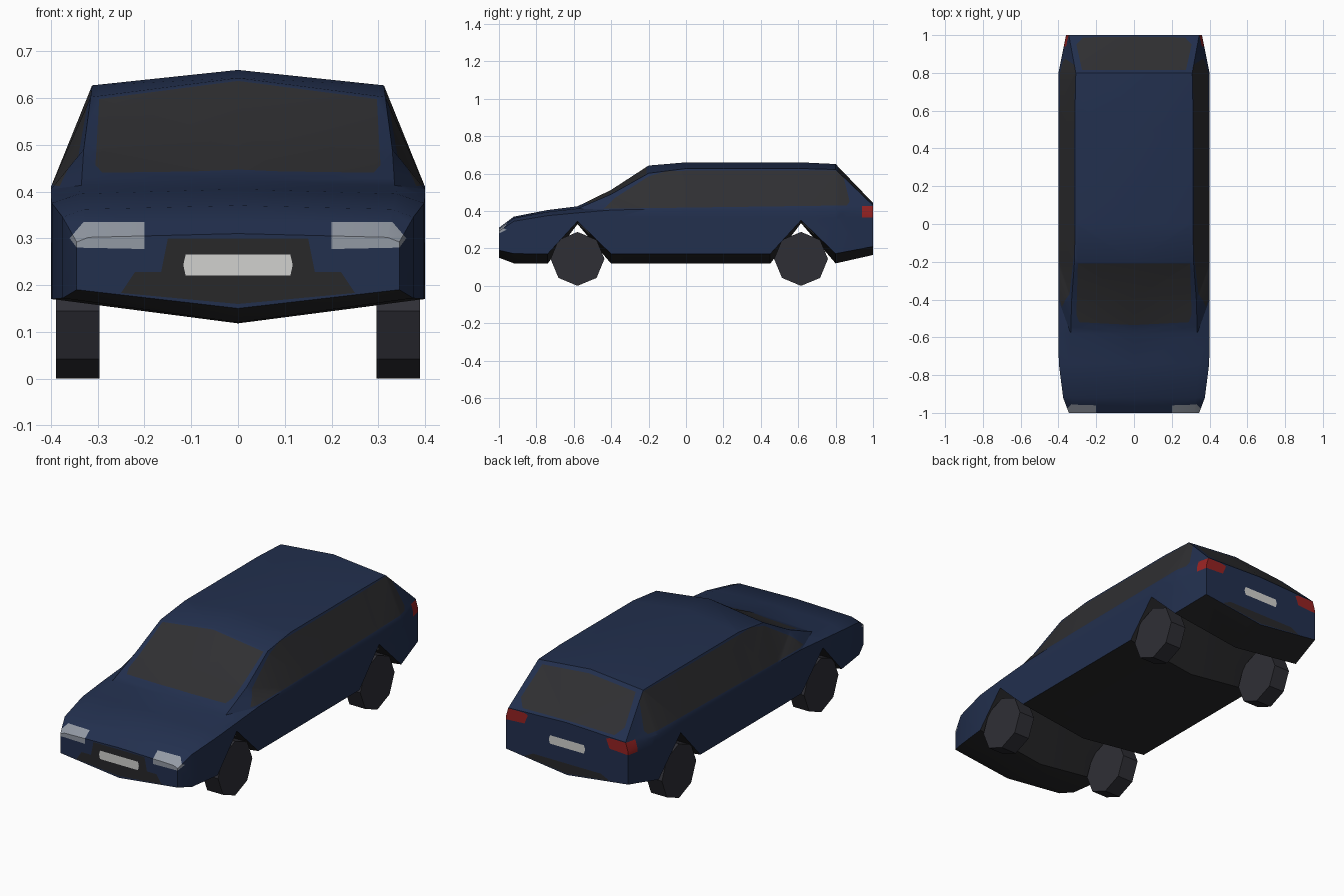
import bpy
import bmesh
import math
from mathutils import Vector

default_cube = bpy.data.objects.get("Cube")
if default_cube:
    bpy.data.objects.remove(default_cube, do_unlink=True)


def make_material(name, red, green, blue):
    material = bpy.data.materials.new(name)
    material.use_nodes = True
    colour = (red, green, blue, 1.0)
    material.diffuse_color = colour
    shader = next(n for n in material.node_tree.nodes if n.type == 'BSDF_PRINCIPLED')
    shader.inputs["Base Color"].default_value = colour
    shader.inputs["Roughness"].default_value = 0.6
    return material


navy = make_material("navy paint", 0.016, 0.029, 0.076)
glass = make_material("dark glass", 0.029, 0.029, 0.032)
trim = make_material("black trim", 0.021, 0.021, 0.023)
lamp = make_material("headlight grey", 0.29, 0.32, 0.37)
plate = make_material("plate white", 0.64, 0.64, 0.62)
red = make_material("tail light red", 0.30, 0.016, 0.016)
rubber = make_material("wheel grey", 0.028, 0.028, 0.036)

PAINTS = [navy, glass, trim, lamp, plate, red]
FRONT_AXLE, REAR_AXLE = -0.58, 0.615

# Body stations: y, floor centre z, floor edge z, half width, belt z,
# upper edge x, upper edge z, centre top z
STATIONS = [
    (-1.0, 0.15, 0.19, 0.345, 0.292, 0.32, 0.302, 0.31),
    (-0.92, 0.12, 0.172, 0.375, 0.345, 0.33, 0.362, 0.37),
    (-0.74, 0.118, 0.17, 0.398, 0.375, 0.34, 0.395, 0.405),
    (FRONT_AXLE, 0.33, 0.345, 0.4, 0.39, 0.335, 0.413, 0.425),
    (-0.4, 0.118, 0.17, 0.4, 0.405, 0.33, 0.49, 0.513),
    (-0.2, 0.118, 0.17, 0.4, 0.41, 0.315, 0.602, 0.643),
    (0.0, 0.118, 0.17, 0.4, 0.41, 0.312, 0.627, 0.66),
    (0.45, 0.118, 0.17, 0.4, 0.41, 0.312, 0.627, 0.66),
    (REAR_AXLE, 0.335, 0.35, 0.4, 0.41, 0.312, 0.627, 0.66),
    (0.8, 0.12, 0.172, 0.4, 0.41, 0.308, 0.622, 0.651),
    (1.0, 0.165, 0.21, 0.36, 0.38, 0.345, 0.43, 0.443),
]


def paint(bm, axis, sign, outline, material, limit=0.3):
    """Cut a convex outline into faces turned along an axis and colour it."""
    u, v = [i for i in range(3) if i != axis]
    middle = sum((Vector(p) for p in outline), Vector((0, 0))) / len(outline)
    bm.normal_update()
    faces = [f for f in bm.faces if f.normal[axis] * sign > limit]
    for i, start in enumerate(outline):
        start, end = Vector(start), Vector(outline[(i + 1) % len(outline)])
        across = Vector((end.y - start.y, start.x - end.x)).normalized()
        if across.dot(middle - start) > 0:
            across = -across
        point, normal = Vector((0, 0, 0)), Vector((0, 0, 0))
        point[u], point[v] = start
        normal[u], normal[v] = across
        geom = set(faces)
        for f in faces:
            geom.update(f.edges)
            geom.update(f.verts)
        cut = bmesh.ops.bisect_plane(bm, geom=list(geom), dist=1e-5,
                                     plane_co=point, plane_no=normal)
        faces = [f for f in cut["geom"] if isinstance(f, bmesh.types.BMFace)
                 and (f.calc_center_median() - point).dot(normal) < 0]
    for f in faces:
        f.material_index = PAINTS.index(material)


def build_body():
    bm = bmesh.new()
    rings = []
    for y, floor, sill, width, belt, edge_x, edge_z, top in STATIONS:
        half = [(0, floor), (width, sill), (width, belt), (edge_x, edge_z), (0, top)]
        rings.append([bm.verts.new((x, y, z)) for x, z in half])
    for near, far in zip(rings, rings[1:]):
        for i in range(len(near) - 1):
            bm.faces.new((near[i], far[i], far[i + 1], near[i + 1]))
    bm.faces.new(rings[0])
    bm.faces.new(rings[-1][::-1])
    bmesh.ops.triangulate(bm, faces=bm.faces[:])
    bm.normal_update()

    # Underside and wheel arches
    for f in bm.faces:
        if f.normal.z < -0.3:
            f.material_index = PAINTS.index(trim)

    # Windscreen, side windows, rear window
    paint(bm, 2, 1, [(-0.1, -0.54), (0.29, -0.52), (0.305, -0.48),
                     (0.297, -0.21), (-0.1, -0.21)], glass)
    paint(bm, 0, 1, [(-0.44, 0.412), (-0.38, 0.47), (-0.2, 0.585), (-0.1, 0.615),
                     (0.8, 0.617), (0.84, 0.59), (0.875, 0.45), (0.86, 0.43)], glass, 0.5)
    paint(bm, 2, 1, [(-0.1, 0.815), (0.275, 0.815), (0.305, 0.95),
                     (0.27, 0.988), (-0.1, 0.993)], glass)

    # Grille, lower intake and rear bumper insert
    paint(bm, 1, -1, [(-0.1, 0.3), (0.15, 0.3), (0.165, 0.225), (-0.1, 0.225)], trim, 0.8)
    paint(bm, 1, -1, [(-0.1, 0.228), (0.22, 0.228), (0.25, 0.183), (-0.1, 0.15)], trim, 0.8)
    paint(bm, 1, 1, [(-0.1, 0.225), (0.2, 0.225), (0.25, 0.2), (-0.1, 0.16)], trim, 0.8)

    # Headlights and tail lights
    paint(bm, 1, -1, [(0.2, 0.335), (0.33, 0.335), (0.36, 0.3),
                      (0.345, 0.28), (0.2, 0.277)], lamp, 0.25)
    paint(bm, 1, 1, [(0.23, 0.42), (0.25, 0.428), (0.37, 0.428),
                     (0.37, 0.365), (0.25, 0.372)], red, 0.8)
    paint(bm, 0, 1, [(0.94, 0.428), (1.01, 0.428), (1.01, 0.365), (0.94, 0.365)], red, 0.5)

    # Number plates
    paint(bm, 1, -1, [(-0.1, 0.265), (0.112, 0.265), (0.117, 0.243),
                      (0.112, 0.22), (-0.1, 0.22)], plate, 0.8)
    paint(bm, 1, 1, [(-0.1, 0.35), (0.1, 0.35), (0.107, 0.328),
                     (0.1, 0.305), (-0.1, 0.305)], plate, 0.8)

    mesh = bpy.data.meshes.new("car_body")
    bm.to_mesh(mesh)
    bm.free()
    for material in PAINTS:
        mesh.materials.append(material)
    body = bpy.data.objects.new("car_body", mesh)
    bpy.context.collection.objects.link(body)
    bpy.ops.object.select_all(action='DESELECT')
    body.select_set(True)
    bpy.context.view_layer.objects.active = body
    bpy.ops.object.shade_smooth_by_angle(angle=math.radians(30))
    mirror = body.modifiers.new("mirror_halves", 'MIRROR')
    mirror.merge_threshold = 0.0005


def build_wheel(name, x, y):
    radius = 0.144
    bpy.ops.mesh.primitive_cylinder_add(
        vertices=8, radius=radius, depth=0.093,
        location=(x, y, radius), rotation=(0, math.pi / 2, 0))
    wheel = bpy.context.object
    wheel.name = name
    wheel.data.materials.append(rubber)


build_body()
for side, x in (("left", 0.343), ("right", -0.343)):
    build_wheel("front_wheel_" + side, x, FRONT_AXLE)
    build_wheel("rear_wheel_" + side, x, REAR_AXLE)
